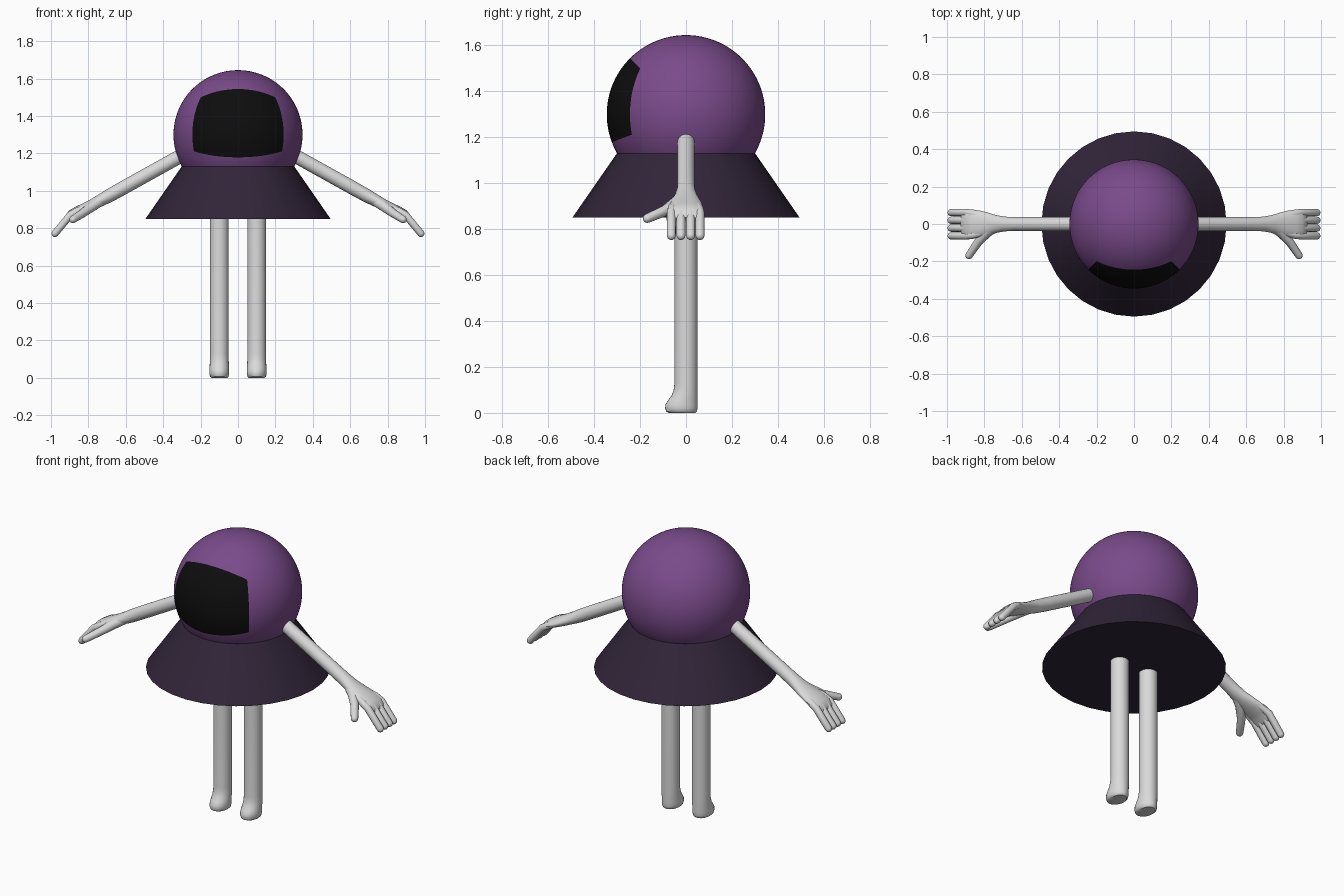
import bpy, bmesh, math
from mathutils import Vector

if "Cube" in bpy.data.objects:
    bpy.data.objects.remove(bpy.data.objects["Cube"])


def material(name, rgb):
    m = bpy.data.materials.new(name)
    m.diffuse_color = (*rgb, 1)
    m.use_nodes = True
    m.node_tree.nodes["Principled BSDF"].inputs["Base Color"].default_value = m.diffuse_color
    return m


PURPLE = material("purple", (0.195, 0.07, 0.26))
DARK = material("dark plum", (0.03, 0.018, 0.04))
BLACK = material("black", (0.004, 0.004, 0.004))
PALE = material("pale grey", (0.70, 0.70, 0.70))


def finish(name, bm, mats):
    bmesh.ops.recalc_face_normals(bm, faces=bm.faces)
    me = bpy.data.meshes.new(name)
    bm.to_mesh(me)
    bm.free()
    for m in mats:
        me.materials.append(m)
    ob = bpy.data.objects.new(name, me)
    bpy.context.collection.objects.link(ob)
    bpy.ops.object.select_all(action='DESELECT')
    ob.select_set(True)
    bpy.context.view_layer.objects.active = ob
    bpy.ops.object.shade_smooth_by_angle(angle=math.radians(40))
    return ob


def tube(bm, sections, axis=None, n=24):
    """Sweep ellipses (centre, y radius, other radius) along a path and cap the ends."""
    rings = []
    last = len(sections) - 1
    for i, (c, ry, rn) in enumerate(sections):
        a, b = sections[max(i - 1, 0)][0], sections[min(i + 1, last)][0]
        t = Vector(axis) if axis else (Vector(b) - Vector(a)).normalized()
        side = Vector((0, 1, 0))
        side = (side - t * side.dot(t)).normalized()
        up = t.cross(side)
        rings.append([bm.verts.new(Vector(c) + side * ry * math.cos(k * math.tau / n)
                                   + up * rn * math.sin(k * math.tau / n)) for k in range(n)])
    for r0, r1 in zip(rings, rings[1:]):
        for k in range(n):
            j = (k + 1) % n
            bm.faces.new((r0[k], r0[j], r1[j], r1[k]))
    bm.faces.new(rings[0])
    bm.faces.new(rings[-1])


def digit(bm, path):
    """Round-tipped tube through (point, radius) pairs."""
    secs = [(Vector(p), r, r) for p, r in path]
    tip, r = secs[-1][0], secs[-1][1]
    d = (tip - secs[-2][0]).normalized()
    for deg in (25, 50, 70, 85):
        a = math.radians(deg)
        secs.append((tip + d * r * math.sin(a), r * math.cos(a), r * math.cos(a)))
    tube(bm, secs, n=14)


# Head: cube projected to a sphere, visor is a block of its front faces
R, CZ, N = 0.345, 1.30, 32
bm = bmesh.new()
bmesh.ops.create_cube(bm, size=2)
bmesh.ops.subdivide_edges(bm, edges=bm.edges[:], cuts=N - 1, use_grid_fill=True)
for f in bm.faces:
    c = f.calc_center_median()
    f.material_index = int(c.y < -0.999 and c.z > -0.375)
for v in bm.verts:
    v.co = v.co.normalized() * R + Vector((0, 0, CZ))
finish("head", bm, [PURPLE, BLACK])

# Flared skirt
bm = bmesh.new()
bmesh.ops.create_cone(bm, cap_ends=True, segments=32, radius1=0.495, radius2=0.301, depth=0.28)
bmesh.ops.translate(bm, verts=bm.verts, vec=(0, 0, 0.99))
finish("skirt", bm, [DARK])

# Legs with small feet: height, front y, back y, half width
LEG = [(0, -0.074, 0.040, 0.042), (0.006, -0.086, 0.047, 0.049), (0.02, -0.091, 0.050, 0.053),
       (0.038, -0.089, 0.050, 0.053), (0.055, -0.078, 0.050, 0.052), (0.075, -0.063, 0.050, 0.051),
       (0.10, -0.054, 0.050, 0.050), (0.13, -0.050, 0.050, 0.050), (0.95, -0.050, 0.050, 0.050)]
# Arm and palm: x, z, y radius, thickness radius
ARM = [(0.25, 1.218, 0.037, 0.037), (0.336, 1.17, 0.037, 0.037), (0.62, 1.012, 0.037, 0.037),
       (0.69, 0.973, 0.039, 0.036), (0.74, 0.946, 0.048, 0.032), (0.78, 0.926, 0.061, 0.029),
       (0.82, 0.908, 0.071, 0.027), (0.86, 0.891, 0.077, 0.025), (0.89, 0.876, 0.079, 0.023),
       (0.91, 0.855, 0.076, 0.019), (0.918, 0.844, 0.068, 0.012)]
THUMB = [((0.72, -0.005, 0.955), 0.028), ((0.78, -0.04, 0.917), 0.028),
         ((0.83, -0.092, 0.88), 0.023), ((0.882, -0.168, 0.847), 0.02)]

for s, label in ((-1, "left"), (1, "right")):
    bm = bmesh.new()
    tube(bm, [((s * 0.1, (f + b) / 2, z), (b - f) / 2, w) for z, f, b, w in LEG], axis=(0, 0, 1))
    finish(label + "_leg", bm, [PALE])

    bm = bmesh.new()
    tube(bm, [((s * x, 0, z), ry, rn) for x, z, ry, rn in ARM])
    for y in (-0.064, -0.022, 0.020, 0.061):
        digit(bm, [((s * 0.81, y * 0.75, 0.912), 0.017), ((s * 0.86, y * 0.92, 0.891), 0.020),
                   ((s * 0.897, y, 0.870), 0.020), ((s * 0.978, y, 0.772), 0.0195)])
    digit(bm, [((s * p[0], p[1], p[2]), r) for p, r in THUMB])
    finish(label + "_arm", bm, [PALE])
